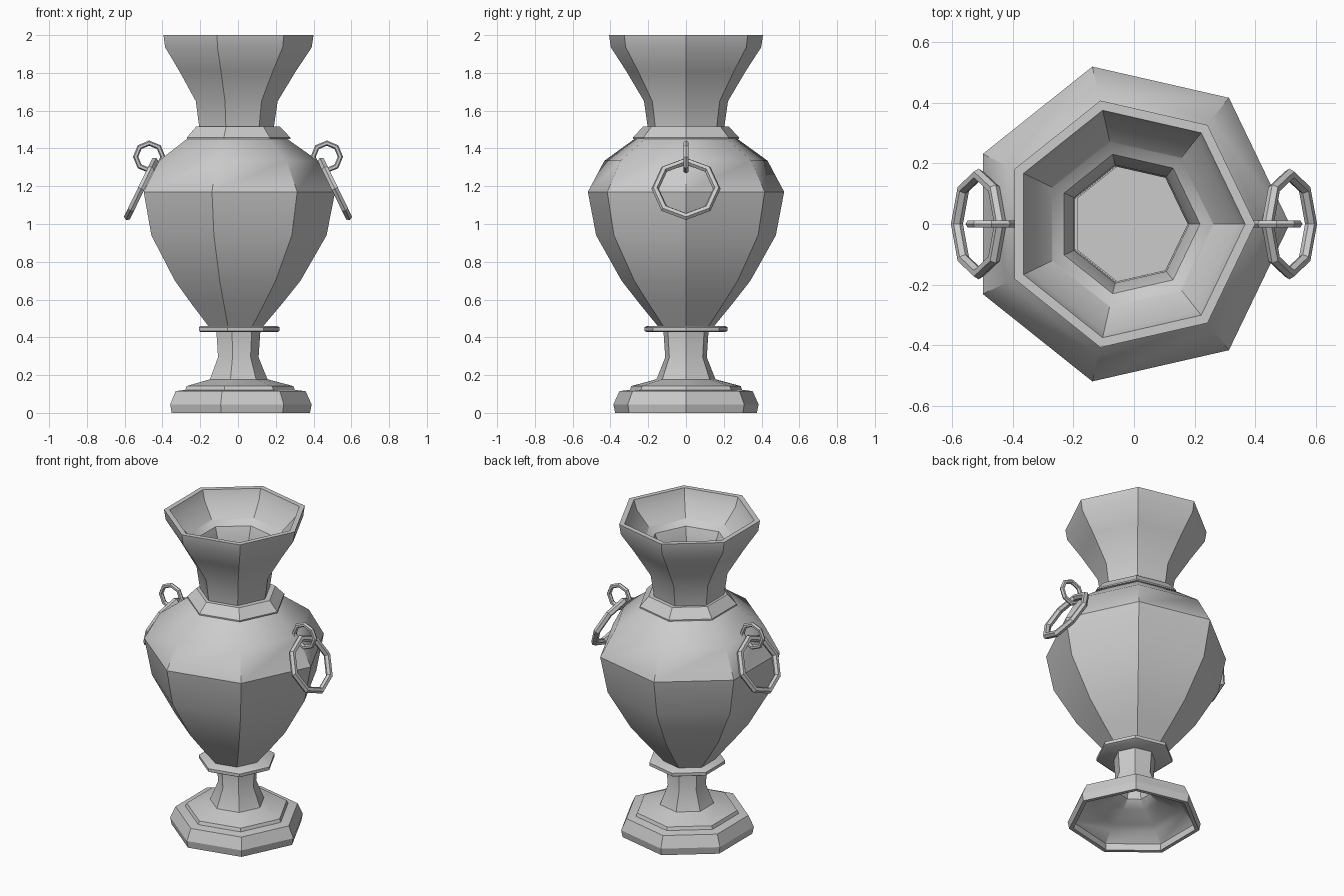
import bpy, bmesh, math
from mathutils import Matrix

if "Cube" in bpy.data.objects:
    bpy.data.objects.remove(bpy.data.objects["Cube"])

SIDES = 7


def finish(name, bm):
    bmesh.ops.recalc_face_normals(bm, faces=bm.faces[:])
    me = bpy.data.meshes.new(name)
    bm.to_mesh(me)
    bm.free()
    ob = bpy.data.objects.new(name, me)
    bpy.context.collection.objects.link(ob)
    bpy.ops.object.select_all(action='DESELECT')
    ob.select_set(True)
    bpy.context.view_layer.objects.active = ob
    bpy.ops.object.shade_smooth_by_angle(angle=math.radians(32))
    return ob


def lathe(name, profile, cx=0.0, loop=False):
    """Seven-sided turned part; an open profile is capped at both ends."""
    bm = bmesh.new()
    rings = []
    for r, z in profile:
        rings.append([bm.verts.new((cx + r * math.cos(math.tau * i / SIDES),
                                    r * math.sin(math.tau * i / SIDES), z))
                      for i in range(SIDES)])
    pairs = list(zip(rings, rings[1:]))
    if loop:
        pairs.append((rings[-1], rings[0]))
    else:
        bm.faces.new(rings[0])
        bm.faces.new(rings[-1])
    for a, b in pairs:
        for i in range(SIDES):
            j = (i + 1) % SIDES
            bm.faces.new((a[i], a[j], b[j], b[i]))
    return finish(name, bm)


def ring(name, major, minor, matrix, seg=8, cross=6):
    """Faceted ring around local z, placed by matrix."""
    bm = bmesh.new()
    grid = []
    for i in range(seg):
        a = math.tau * i / seg
        row = []
        for j in range(cross):
            b = math.tau * j / cross
            r = major + minor * math.cos(b)
            row.append(bm.verts.new((r * math.cos(a), r * math.sin(a), minor * math.sin(b))))
        grid.append(row)
    for i in range(seg):
        for j in range(cross):
            k, l = (i + 1) % seg, (j + 1) % cross
            bm.faces.new((grid[i][j], grid[k][j], grid[k][l], grid[i][l]))
    bm.transform(matrix)
    return finish(name, bm)


# Foot and stem, hollow underneath
lathe("foot", [(0.30, 0.10), (0.365, 0.045), (0.36, 0.0), (0.385, 0.0), (0.394, 0.045),
               (0.362, 0.115), (0.305, 0.122), (0.297, 0.142), (0.16, 0.178),
               (0.113, 0.295), (0.123, 0.44), (0.05, 0.44), (0.09, 0.20),
               (0.14, 0.155), (0.26, 0.12)][2:] + [(0.30, 0.10), (0.365, 0.045)],
      cx=-0.004, loop=True)
# Collar between stem and body
lathe("lower_collar", [(0.212, 0.427), (0.225, 0.434), (0.225, 0.453), (0.212, 0.46)], cx=-0.005)
# Body
lathe("body", [(0.145, 0.45), (0.25, 0.575), (0.35, 0.70), (0.488, 0.94), (0.533, 1.17),
               (0.443, 1.335), (0.28, 1.45)], cx=-0.019)
# Collar at the shoulder
lathe("shoulder_collar", [(0.20, 1.45), (0.288, 1.45), (0.288, 1.458), (0.234, 1.515),
                          (0.195, 1.515)], cx=-0.011, loop=True)
# Flared neck with stepped inside
lathe("neck", [(0.206, 1.50), (0.228, 1.65), (0.325, 1.81), (0.408, 1.935), (0.418, 2.0),
               (0.385, 2.0), (0.365, 1.94), (0.282, 1.855), (0.277, 1.85), (0.236, 1.825),
               (0.20, 1.74), (0.195, 1.50)], cx=-0.018, loop=True)

# Ring handles on both sides
for side, s in (("right", 1), ("left", -1)):
    loop_m = Matrix.Translation((s * 0.47, 0, 1.356)) @ Matrix.Rotation(math.pi / 2, 4, 'X')
    ring(side + "_ring_loop", 0.072, 0.014, loop_m)
    # hanging ring leans outward at the bottom
    hang_m = (Matrix.Translation((s * 0.513, 0, 1.186))
              @ Matrix.Rotation(s * math.radians(90 - 26), 4, 'Y'))
    ring(side + "_hanging_ring", 0.163, 0.02, hang_m)
